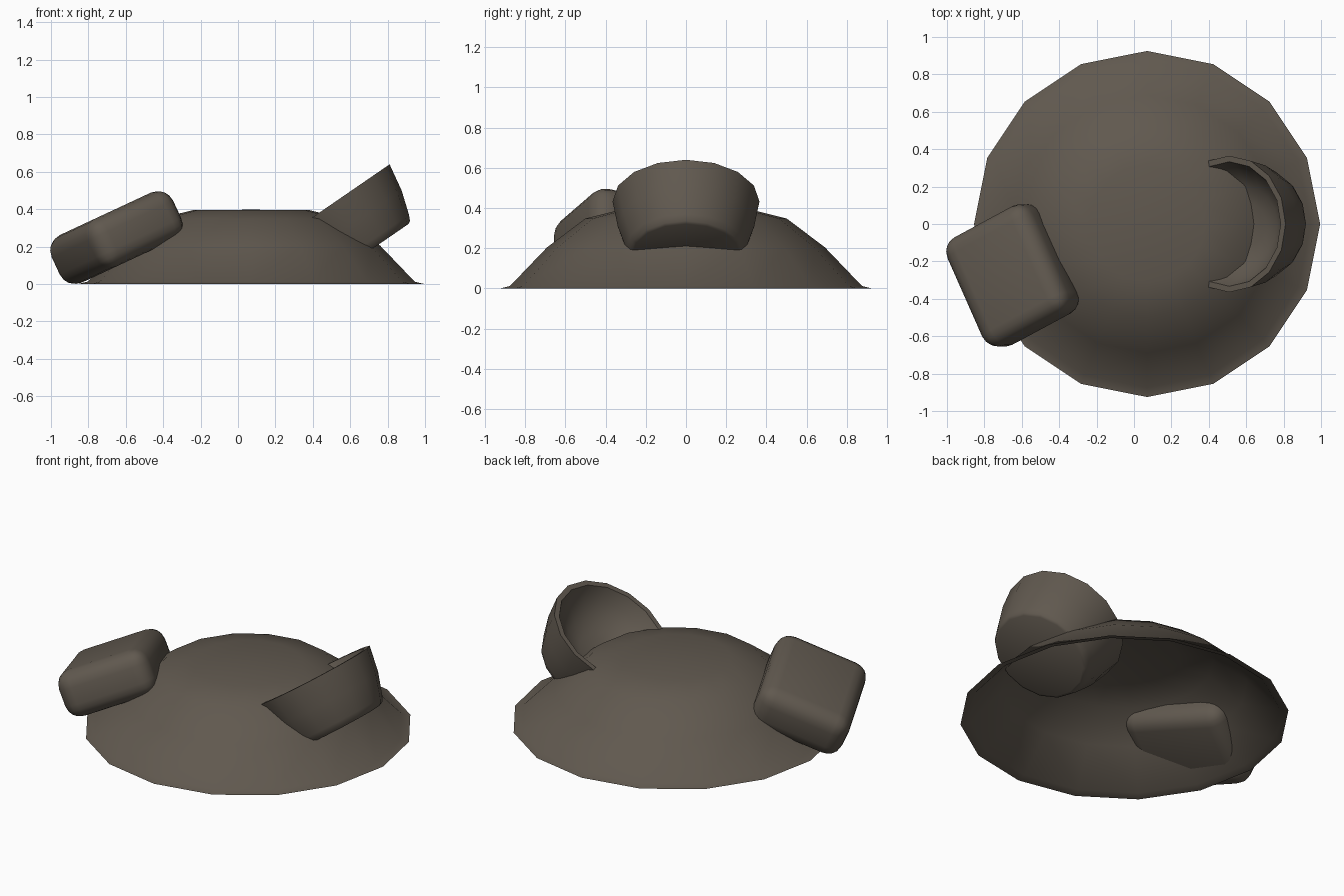
import bpy, math
from mathutils import Matrix, Vector

if "Cube" in bpy.data.objects:
    bpy.data.objects.remove(bpy.data.objects["Cube"])

mat = bpy.data.materials.new("dark brown grey")
mat.diffuse_color = (0.118, 0.099, 0.078, 1)
mat.use_nodes = True
mat.node_tree.nodes["Principled BSDF"].inputs["Base Color"].default_value = mat.diffuse_color


def lathe(name, profile, sides, matrix, angle):
    """Spin a (radius, height) profile about local z; radius 0 makes a pole."""
    verts, faces, rings = [], [], []
    for r, z in profile:
        start = len(verts)
        n = 1 if r == 0 else sides
        for i in range(n):
            a = 2 * math.pi * i / sides
            verts.append((r * math.cos(a), r * math.sin(a), z))
        rings.append([start + i % n for i in range(sides)])
    for a, b in zip(rings, rings[1:]):
        for i in range(sides):
            j = (i + 1) % sides
            f = list(dict.fromkeys((a[i], a[j], b[j], b[i])))
            faces.append(f)
    me = bpy.data.meshes.new(name)
    me.from_pydata(verts, [], faces)
    ob = bpy.data.objects.new(name, me)
    bpy.context.collection.objects.link(ob)
    ob.matrix_world = matrix
    finish(ob, angle)
    return ob


def finish(ob, angle):
    ob.data.materials.append(mat)
    bpy.ops.object.select_all(action='DESELECT')
    ob.select_set(True)
    bpy.context.view_layer.objects.active = ob
    bpy.ops.object.shade_smooth_by_angle(angle=math.radians(angle))


# open shallow mound with a thin flared rim
lathe("mound",
      [(0.925, 0), (0.875, 0.012), (0.69, 0.205), (0.5, 0.348), (0.31, 0.395), (0, 0.397)],
      16, Matrix.Translation((0.07, 0, 0)), 60)

# tilted cup sunk into the mound: outer wall, rim, rounded hollow
lathe("cup",
      [(0, 0), (0.268, 0), (0.283, 0.008), (0.298, 0.04), (0.339, 0.169), (0.365, 0.32),
       (0.333, 0.32), (0.297, 0.243), (0.2, 0.16), (0.11, 0.137), (0, 0.13)],
      16, Matrix.Translation((0.691, 0, 0.169)) @ Matrix.Rotation(math.radians(-34.5), 4, 'Y'), 50)

# tilted rounded block
bpy.ops.mesh.primitive_cube_add(size=1)
block = bpy.context.object
block.name = "rounded_block"
block.data.transform(Matrix.Diagonal((0.55, 0.645, 0.28, 1)))
block.matrix_world = (Matrix.Translation((-0.65, -0.275, 0.248))
                      @ Matrix.Rotation(math.radians(-25), 4, 'Y')
                      @ Matrix.Rotation(math.radians(26), 4, 'Z'))
bev = block.modifiers.new("round", 'BEVEL')
bev.width = 0.09
bev.segments = 4
bev.limit_method = 'NONE'
finish(block, 180)
